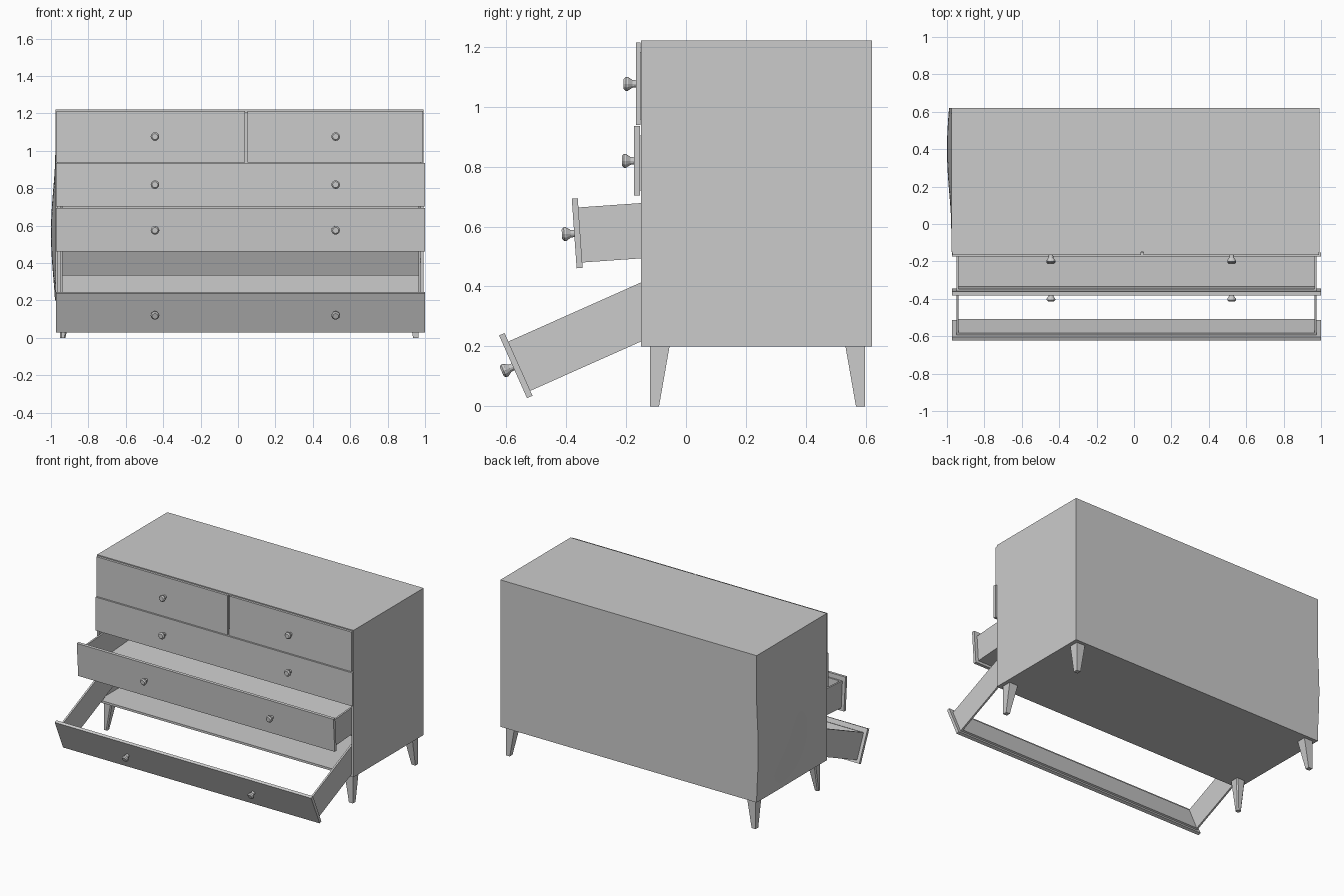
import bpy, bmesh, math
from mathutils import Matrix, Vector

cube = bpy.data.objects.get("Cube")
if cube:
    bpy.data.objects.remove(cube, do_unlink=True)

GREY = (0.6, 0.6, 0.6, 1)
mat = bpy.data.materials.new("plain_grey")
mat.use_nodes = True
mat.diffuse_color = GREY
mat.node_tree.nodes["Principled BSDF"].inputs["Base Color"].default_value = GREY


def finish(name, bm, matrix=None):
    bmesh.ops.recalc_face_normals(bm, faces=bm.faces)
    mesh = bpy.data.meshes.new(name)
    bm.to_mesh(mesh)
    bm.free()
    mesh.materials.append(mat)
    obj = bpy.data.objects.new(name, mesh)
    bpy.context.collection.objects.link(obj)
    if matrix:
        obj.matrix_world = matrix
    return obj


def add_box(bm, x, y, z):
    """Add a box given (low, high) ranges."""
    lo, hi = Vector((x[0], y[0], z[0])), Vector((x[1], y[1], z[1]))
    m = Matrix.Translation((lo + hi) / 2) @ Matrix.Diagonal((*(hi - lo), 1))
    return bmesh.ops.create_cube(bm, size=1, matrix=m)["verts"]


def box(name, x, y, z, matrix=None):
    bm = bmesh.new()
    add_box(bm, x, y, z)
    return finish(name, bm, matrix)


# Hollow cabinet, open at the front
LEFT, RIGHT, FRONT, BACK, LOW, TOP, T = -0.977, 0.992, -0.15, 0.62, 0.2, 1.22, 0.015
box("cabinet_top", (LEFT, RIGHT), (FRONT, BACK), (TOP - T, TOP))
box("cabinet_floor", (LEFT, RIGHT), (FRONT, BACK), (LOW, LOW + T))
box("cabinet_back", (LEFT, RIGHT), (BACK - T, BACK), (LOW, TOP))
box("cabinet_left_side", (RIGHT - T, RIGHT), (FRONT, BACK), (LOW, TOP))

# Warped side panel with a shallow bulge toward the back
bm = bmesh.new()
bmesh.ops.create_grid(bm, x_segments=20, y_segments=24, size=0.5)
for v in bm.verts:
    y = FRONT + (v.co.x + 0.5) * (BACK - FRONT)
    z = LOW + (v.co.y + 0.5) * (TOP - LOW)
    r = min(1, math.hypot(y - 0.4, z - 0.56) / 0.42)
    v.co = (LEFT - 0.023 * (1 - r * r) ** 2, y, z)
    if r == 1:
        v.co.x = LEFT
geo = bmesh.ops.extrude_face_region(bm, geom=bm.faces[:])["geom"]
for v in geo:
    if isinstance(v, bmesh.types.BMVert):
        v.co.x += T
side = finish("cabinet_right_side", bm)
bpy.context.view_layer.objects.active = side
side.select_set(True)
bpy.ops.object.shade_smooth_by_angle(angle=math.radians(30))
side.select_set(False)

# Tapered legs, vertical on their outer faces, with chamfered corners
for sx, xo in (("right", -0.952), ("left", 0.966)):
    for sy, yo in (("front", -0.12), ("back", 0.597)):
        dx = -math.copysign(1, xo)
        dy = 1 if sy == "front" else -1
        bm = bmesh.new()
        for v in add_box(bm, (0, 1), (0, 1), (0, LOW)):
            w = 0.03 if v.co.z < LOW / 2 else 0.065
            v.co.x, v.co.y = xo + dx * w * v.co.x, yo + dy * w * v.co.y
        edges = [e for e in bm.edges if abs(e.verts[0].co.z - e.verts[1].co.z) > 0.1]
        bmesh.ops.bevel(bm, geom=edges, offset=0.007, segments=1, affect='EDGES')
        finish(f"{sy}_{sx}_leg", bm)


def knob(name, x, z, matrix):
    """Faceted knob turned around the drawer's outward axis."""
    profile = ((0.012, 0), (0.013, 0.012), (0.023, 0.027), (0.023, 0.034), (0.016, 0.041))
    bm = bmesh.new()
    rings = []
    for r, d in profile:
        rings.append([bm.verts.new((x + r * math.cos(a), -d, z + r * math.sin(a)))
                      for a in (i * math.tau / 12 for i in range(12))])
    for a, b in zip(rings, rings[1:]):
        for i in range(12):
            j = (i + 1) % 12
            bm.faces.new((a[i], a[j], b[j], b[i]))
    bm.faces.new(rings[0])
    bm.faces.new(rings[-1])
    finish(name, bm, matrix)


def drawer(name, x, y, z, height, tilt, knobs, bottom=True, thick=0.02):
    """Front panel centred at (y, z), with a box behind it, pitched down by tilt degrees."""
    m = Matrix.Translation((0, y, z)) @ Matrix.Rotation(math.radians(tilt), 4, 'X')
    h = height / 2
    box(name + "_front", x, (0, thick), (-h, h), m)
    x0, x1 = x[0] + 0.022, x[1] - 0.022
    z0, z1 = -h + 0.018, h - 0.031
    end, w = 0.725, 0.012
    bm = bmesh.new()
    add_box(bm, (x0, x0 + w), (thick, end), (z0, z1))
    add_box(bm, (x1 - w, x1), (thick, end), (z0, z1))
    add_box(bm, (x0 + w, x1 - w), (end - w, end), (z0, z1))
    add_box(bm, (x0 + w, x1 - w), (thick, thick + w), (z0, z1))
    if bottom:
        add_box(bm, (x0 + w, x1 - w), (thick + w, end - w), (z0, z0 + w))
    finish(name + "_box", bm, m)
    for i, kx in enumerate(knobs):
        knob(f"{name}_knob_{i + 1}", kx, 0, m)


# Drawers, from closed at the top to hanging open at the bottom
KX = (-0.444, 0.522)
WIDE = (-0.972, 0.999)
drawer("top_right_drawer", (-0.971, 0.038), -0.167, 1.076, 0.275, 0, KX[:1], thick=0.016)
drawer("top_left_drawer", (0.05, 0.988), -0.167, 1.076, 0.275, 0, KX[1:], thick=0.016)
drawer("second_drawer", WIDE, -0.173, 0.819, 0.232, 0, KX)
drawer("third_drawer", WIDE, -0.373, 0.577, 0.233, 4, KX)
drawer("bottom_drawer", WIDE, -0.577, 0.132, 0.229, 24, KX, bottom=False)
